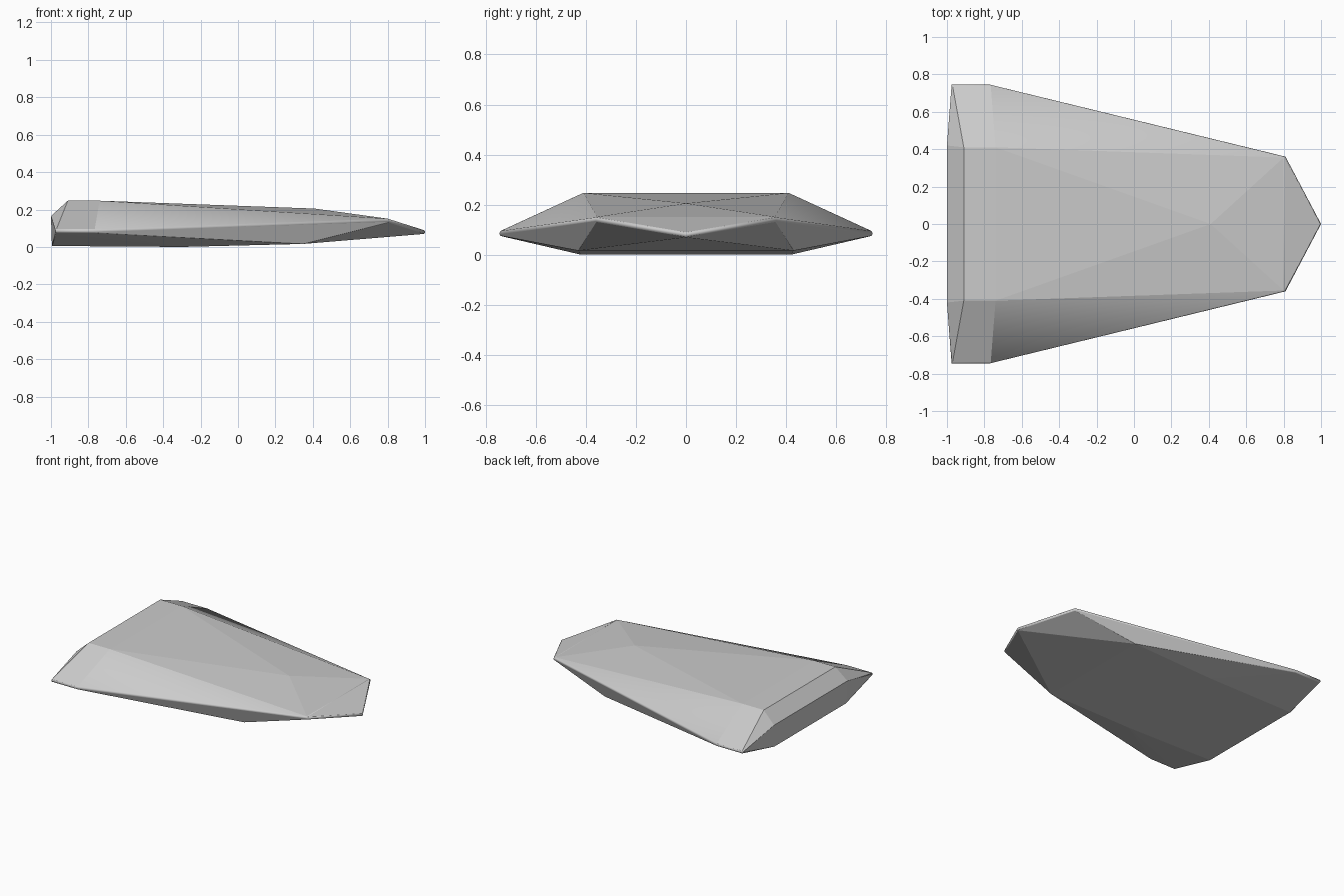
import bpy, bmesh, math
from mathutils import Vector

old = bpy.data.objects.get("Cube")
if old:
    bpy.data.objects.remove(old, do_unlink=True)

# Corner points of one half; the other half is mirrored across y
TOP = [(-0.91, 0.41, 0.247), (-0.74, 0.41, 0.247), (0.41, 0, 0.205)]
REAR = [(-1.0, 0.42, 0.165)]
BOTTOM = [(-0.995, 0.41, 0.005), (-0.3, 0.42, 0.0), (0.35, 0.43, 0.016)]
RIM = [(-0.975, 0.745, 0.085), (-0.77, 0.745, 0.085),
       (0.81, 0.36, 0.14), (1.0, 0, 0.08)]
RADIUS = 0.011
STEPS = 6


def rounded(corner):
    """Half-circle of points that rounds the outer rim at a corner."""
    p = Vector(corner)
    outward = Vector((p.x, p.y, 0)).normalized()
    for i in range(STEPS + 1):
        a = math.pi * (i / STEPS - 0.5)
        yield p + outward * RADIUS * (math.cos(a) - 1) + Vector((0, 0, RADIUS * math.sin(a)))


points = [Vector(p) for p in TOP + REAR + BOTTOM]
for corner in RIM:
    points.extend(rounded(corner))

# Faceted hull
bm = bmesh.new()
for p in points:
    bm.verts.new(p)
    if p.y > 0:
        bm.verts.new((p.x, -p.y, p.z))
hull = bmesh.ops.convex_hull(bm, input=bm.verts[:])
loose = [v for v in bm.verts if not v.link_faces]
bmesh.ops.delete(bm, geom=loose, context="VERTS")
bmesh.ops.dissolve_limit(bm, angle_limit=math.radians(0.5), verts=bm.verts[:], edges=bm.edges[:])
bmesh.ops.recalc_face_normals(bm, faces=bm.faces[:])

# Only the narrow rim strips are smooth; the broad facets stay flat
for f in bm.faces:
    f.smooth = min(e.calc_length() for e in f.edges) < RADIUS and len(f.verts) <= 4

mesh = bpy.data.meshes.new("faceted_slab")
bm.to_mesh(mesh)
bm.free()
slab = bpy.data.objects.new("faceted_slab", mesh)
bpy.context.collection.objects.link(slab)

# Plain grey
grey = bpy.data.materials.new("light_grey")
grey.use_nodes = True
colour = (0.6, 0.6, 0.6, 1)
grey.diffuse_color = colour
grey.node_tree.nodes["Principled BSDF"].inputs["Base Color"].default_value = colour
mesh.materials.append(grey)
